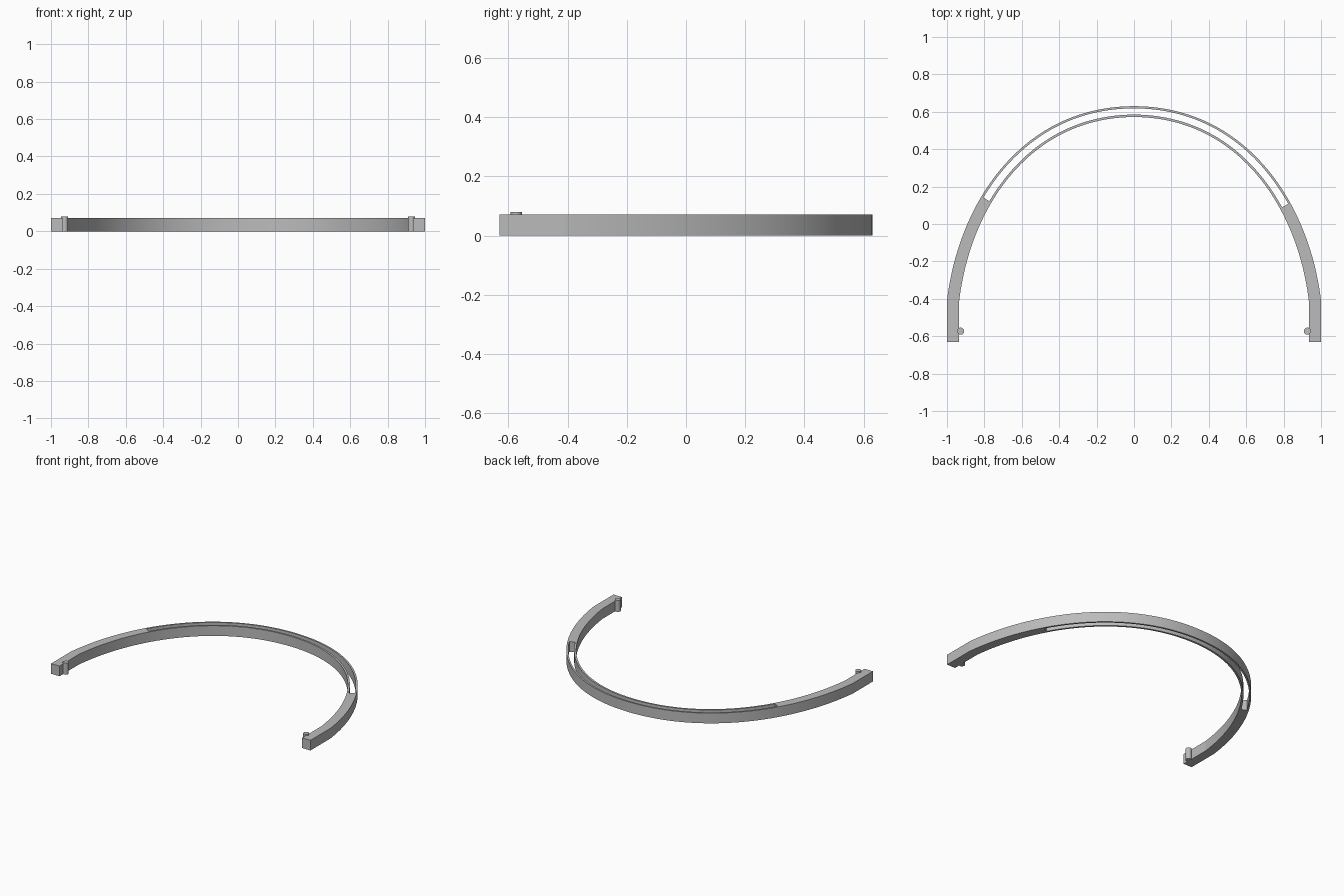
import bpy, bmesh, math
from mathutils import Vector

HEIGHT = 0.071
SLOT_START, SLOT_END = -0.635, 0.66   # slot reaches a little further on the left
STEPS = 48

if "Cube" in bpy.data.objects:
    bpy.data.objects.remove(bpy.data.objects["Cube"], do_unlink=True)

grey = bpy.data.materials.new("plain grey")
grey.use_nodes = True
colour = (0.5, 0.5, 0.5, 1)
grey.diffuse_color = colour
grey.node_tree.nodes["Principled BSDF"].inputs["Base Color"].default_value = colour


def finish(bm, name, angle):
    """Turn a bmesh into a named, shaded object."""
    bmesh.ops.recalc_face_normals(bm, faces=bm.faces)
    mesh = bpy.data.meshes.new(name)
    bm.to_mesh(mesh)
    bm.free()
    mesh.materials.append(grey)
    obj = bpy.data.objects.new(name, mesh)
    bpy.context.collection.objects.link(obj)
    bpy.ops.object.select_all(action='DESELECT')
    obj.select_set(True)
    bpy.context.view_layer.objects.active = obj
    bpy.ops.object.shade_smooth_by_angle(angle=math.radians(angle))


# Half of the outer curve, from the back centre to the start of the straight end
A, B, C, D = (Vector(p) for p in ((0, 0.63), (0.58, 0.63), (0.934, 0.14), (1, -0.41)))


def section(s):
    """Four points across the band at signed position s, from outside to inside."""
    t = abs(s)
    u = 1 - t
    point = A * u**3 + B * 3*u*u*t + C * 3*u*t*t + D * t**3
    tangent = ((B - A) * u*u + (C - B) * 2*u*t + (D - C) * t*t).normalized()
    inward = Vector((tangent.y, -tangent.x))
    width = 0.058 + 0.007 * t
    side = -1 if s < 0 else 1
    points = [point + inward * d for d in (0, 0.012, width - 0.013, width)]
    return [(side * p.x, p.y, 0) for p in points]


def straight_end(side):
    """The same four points at the tip of an arm."""
    return [(side * (1 - d), -0.63, 0) for d in (0, 0.012, 0.052, 0.065)]


# Curved band with the long slot through its back
params = sorted([i / STEPS for i in range(-STEPS, STEPS + 1)] + [SLOT_START, SLOT_END])
rows = [straight_end(-1)] + [section(s) for s in params] + [straight_end(1)]
mids = [-1] + [(a + b) / 2 for a, b in zip(params, params[1:])] + [1]

bm = bmesh.new()
grid = [[bm.verts.new(p) for p in row] for row in rows]
for mid, a, b in zip(mids, grid, grid[1:]):
    for k in range(3):
        if k == 1 and SLOT_START < mid < SLOT_END:
            continue
        bm.faces.new((a[k], b[k], b[k + 1], a[k + 1]))
top = bmesh.ops.extrude_face_region(bm, geom=bm.faces[:], use_keep_orig=True)
bmesh.ops.translate(bm, vec=(0, 0, HEIGHT),
                    verts=[g for g in top["geom"] if isinstance(g, bmesh.types.BMVert)])
finish(bm, "curved_band", 5)

# Round pegs on the inner side of each arm
for name, side in (("left_peg", 1), ("right_peg", -1)):
    bm = bmesh.new()
    bmesh.ops.create_cone(bm, cap_ends=True, segments=24, radius1=0.019,
                          radius2=0.019, depth=0.08)
    bmesh.ops.translate(bm, vec=(side * 0.927, -0.573, 0.04), verts=bm.verts)
    finish(bm, name, 30)
